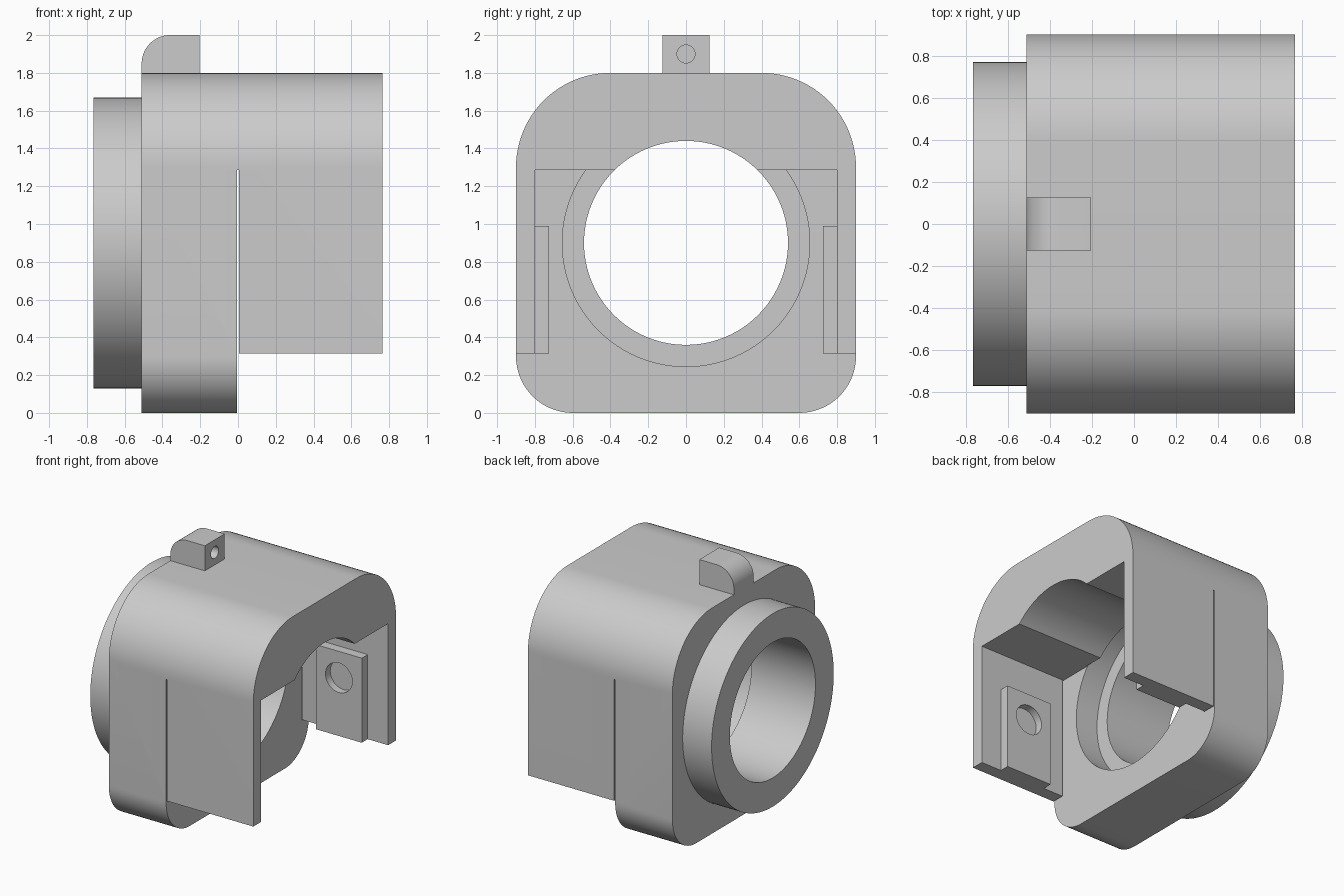
import bpy, bmesh, math

cube = bpy.data.objects.get("Cube")
if cube:
    bpy.data.objects.remove(cube, do_unlink=True)

grey = bpy.data.materials.new("light grey")
grey.use_nodes = True
colour = (0.6, 0.6, 0.6, 1)
grey.diffuse_color = colour
next(n for n in grey.node_tree.nodes if n.type == 'BSDF_PRINCIPLED').inputs["Base Color"].default_value = colour

AXIS_Z = 0.9      # height of the bore axis


def prism(name, pts, axis, lo, hi):
    """Extrude a closed profile along x (points are y, z) or y (points are x, z)."""
    bm = bmesh.new()
    place = (lambda p, d: (d, p[0], p[1])) if axis == 'x' else (lambda p, d: (p[0], d, p[1]))
    a = [bm.verts.new(place(p, lo)) for p in pts]
    b = [bm.verts.new(place(p, hi)) for p in pts]
    bm.faces.new(a)
    bm.faces.new(b)
    n = len(pts)
    for i in range(n):
        j = (i + 1) % n
        bm.faces.new((a[i], a[j], b[j], b[i]))
    bmesh.ops.recalc_face_normals(bm, faces=bm.faces[:])
    me = bpy.data.meshes.new(name)
    bm.to_mesh(me)
    bm.free()
    me.materials.append(grey)
    ob = bpy.data.objects.new(name, me)
    bpy.context.collection.objects.link(ob)
    return ob


def arc(cx, cz, r, start, end, n):
    return [(cx + r * math.cos(math.radians(start + (end - start) * i / n)),
             cz + r * math.sin(math.radians(start + (end - start) * i / n))) for i in range(n + 1)]


def disc(name, u, z, r, axis, lo, hi, n=96):
    return prism(name, arc(u, z, r, 0, 360, n)[:-1], axis, lo, hi)


def box(name, x0, x1, y0, y1, z0, z1):
    return prism(name, [(y0, z0), (y1, z0), (y1, z1), (y0, z1)], 'x', x0, x1)


def cut(ob, *cutters):
    """Subtract each cutter from the part, then discard it."""
    for c in cutters:
        c.hide_render = True
        m = ob.modifiers.new("cut", 'BOOLEAN')
        m.operation, m.solver, m.object = 'DIFFERENCE', 'EXACT', c
        bpy.context.view_layer.objects.active = ob
        bpy.ops.object.modifier_apply(modifier=m.name)
        bpy.data.objects.remove(c, do_unlink=True)


def bore():
    return disc("bore_cutter", 0, AXIS_Z, 0.54, 'x', -1.2, 1.2)


# Housing: rounded block with an open hood on the +x half
outline = (arc(0.4, 1.3, 0.5, 0, 90, 24) + arc(-0.4, 1.3, 0.5, 90, 180, 24)
           + arc(-0.6, 0.3, 0.3, 180, 270, 18) + arc(0.6, 0.3, 0.3, 270, 360, 18))
housing = prism("housing", outline, 'x', -0.51, 0.765)
cut(housing,
    box("hood_cutter", -0.005, 1.2, -0.8, 0.8, -1, 1.285),
    box("underside_cutter", -0.005, 1.2, -2, 2, -1, 0.315),
    box("slot_cutter", -0.005, 0.005, -2, 2, -1, 1.285),
    bore(),
    disc("counterbore_cutter", 0, AXIS_Z, 0.655, 'x', -0.2, 0.0))

# Round flange on the -x end
flange = disc("flange", 0, AXIS_Z, 0.77, 'x', -0.765, -0.51, 128)
cut(flange, bore())

# Top lug with a rounded outer corner and a blind hole
lug = prism("top_lug", [(-0.51, 1.8), (-0.205, 1.8), (-0.205, 2.0)]
            + arc(-0.36, 1.85, 0.15, 90, 180, 16), 'y', -0.125, 0.125)
cut(lug, disc("lug_hole_cutter", 0, 1.9, 0.048, 'x', -0.36, 0, 32))

# Pads on the inside of the hood walls, each with a round recess
parts = [housing, flange, lug]
for side, s in (("left", -1), ("right", 1)):
    y0, y1 = sorted((s * 0.725, s * 0.8))
    pad = box(side + "_pad", 0.18, 0.585, y0, y1, 0.315, 0.99)
    h0, h1 = sorted((s * 0.6, s * 0.785))
    cut(pad, disc("pad_hole_cutter", 0.3825, 0.78, 0.118, 'y', h0, h1, 48))
    parts.append(pad)

# Smooth curved faces, keep hard edges
bpy.ops.object.select_all(action='DESELECT')
for ob in parts:
    ob.select_set(True)
bpy.context.view_layer.objects.active = housing
bpy.ops.object.shade_smooth_by_angle(angle=math.radians(30))
